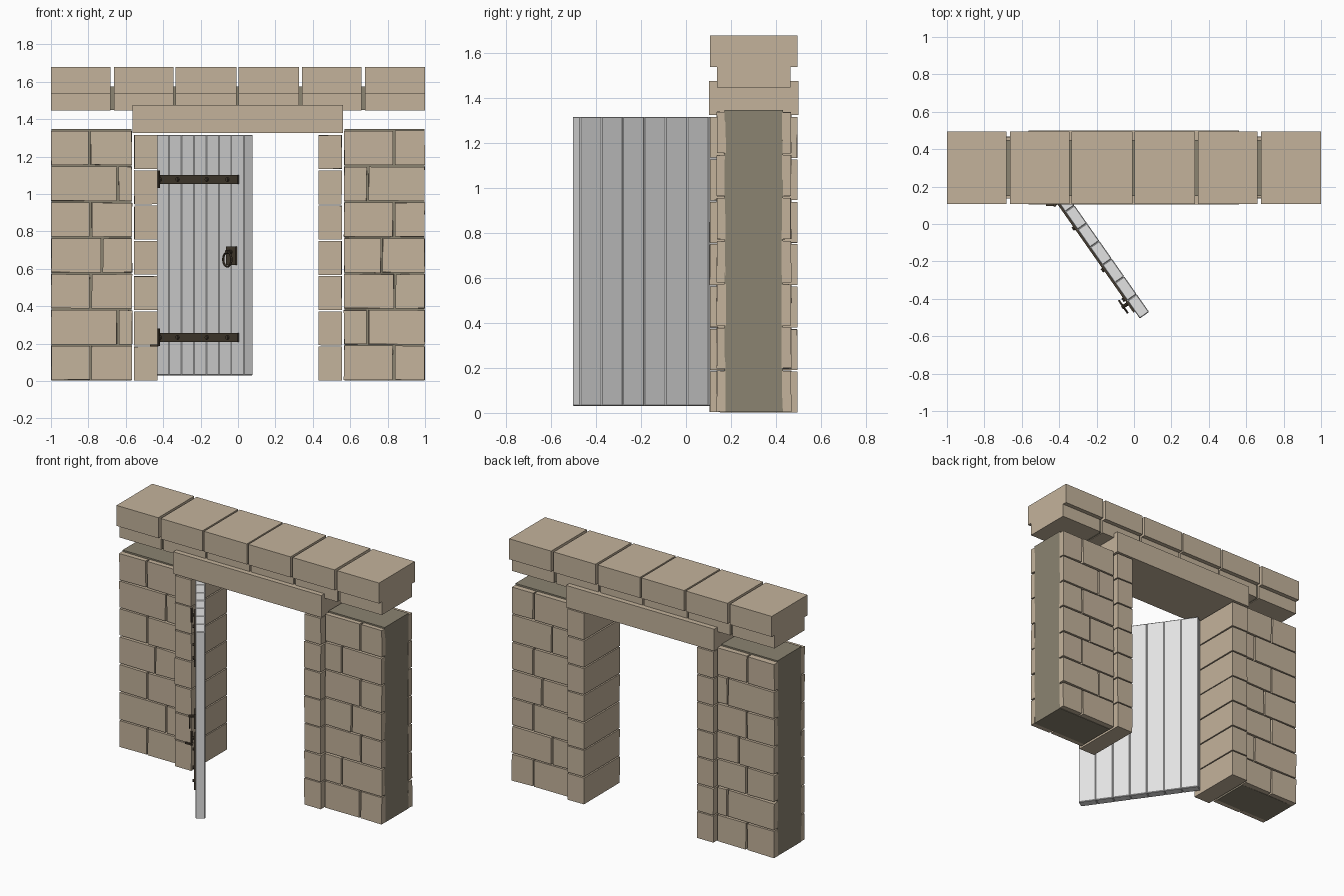
import bpy, bmesh, math, random
from mathutils import Matrix, Vector

random.seed(4)
cube = bpy.data.objects.get("Cube")
if cube:
    bpy.data.objects.remove(cube, do_unlink=True)


def material(name, color):
    m = bpy.data.materials.new(name)
    m.use_nodes = True
    m.diffuse_color = (*color, 1)
    m.node_tree.nodes["Principled BSDF"].inputs["Base Color"].default_value = (*color, 1)
    return m


STONE = material("sandstone", (0.55, 0.45, 0.33))
MORTAR = material("dark mortar", (0.26, 0.23, 0.165))
WOOD = material("pale grey wood", (0.76, 0.76, 0.76))
IRON = material("dark iron", (0.06, 0.045, 0.03))


def box(bm, x, y, z, jitter=0):
    """Add a box spanning three (low, high) ranges, with slightly uneven corners."""
    verts = bmesh.ops.create_cube(bm, size=1)["verts"]
    for v in verts:
        v.co = Vector([r[0] if c < 0 else r[1] for c, r in zip(v.co, (x, y, z))])
        v.co += Vector([random.uniform(-jitter, jitter) for _ in range(3)])
    return verts


def cylinder(bm, center, radius, depth, axis="Z", sides=10):
    turn = Matrix.Rotation(math.pi / 2, 4, "X") if axis == "Y" else Matrix()
    bmesh.ops.create_cone(bm, cap_ends=True, segments=sides, radius1=radius, radius2=radius,
                          depth=depth, matrix=Matrix.Translation(center) @ turn)


def finish(name, bm, mat, matrix=None):
    bmesh.ops.recalc_face_normals(bm, faces=bm.faces)
    mesh = bpy.data.meshes.new(name)
    bm.to_mesh(mesh)
    bm.free()
    mesh.materials.append(mat)
    obj = bpy.data.objects.new(name, mesh)
    bpy.context.collection.objects.link(obj)
    if matrix:
        obj.matrix_world = matrix
    return obj


# Two piers: mortar core, brick facing front and back, jamb stones
COURSE = 0.1915
JOINTS = {"right": (0.21, 0.355, 0.21, 0.27, 0.21, 0.355, 0.205),
          "left": (0.165, 0.305, 0.16, 0.23, 0.165, 0.305, 0.165)}
for side, sign in (("right", -1), ("left", 1)):
    def span(a, b):
        return tuple(sorted((sign * a, sign * b)))

    bm = bmesh.new()
    box(bm, span(0.57, 0.997), (0.17, 0.43), (0.004, 1.347))
    finish(side + "_pier_core", bm, MORTAR)

    bm = bmesh.new()
    for row, joint in enumerate(JOINTS[side]):
        z = (row * COURSE + 0.006, (row + 1) * COURSE - 0.004)
        for y in ((0.137, 0.176), (0.426, 0.467)):
            box(bm, span(0.998 - joint + 0.006, 0.998), y, z, 0.002)
            box(bm, span(0.567, 0.998 - joint - 0.006), y, z, 0.002)
    finish(side + "_pier_bricks", bm, STONE)

    bm = bmesh.new()
    for row in range(7):
        box(bm, span(0.43, 0.555), (0.106, 0.495),
            (row * 0.1885 + 0.003, (row + 1) * 0.1885 - 0.005), 0.001)
    finish(side + "_jamb_stones", bm, STONE)

# Lintel beam
bm = bmesh.new()
box(bm, (-0.565, 0.562), (0.103, 0.5), (1.325, 1.476))
finish("lintel", bm, STONE)

# Coping: mortar core and six stones with a stepped T-shaped section
bm = bmesh.new()
box(bm, (-0.985, 0.985), (0.15, 0.45), (1.45, 1.575))
finish("coping_core", bm, MORTAR)
SECTION = ((0.137, 1.446), (0.465, 1.446), (0.465, 1.537), (0.495, 1.537),
           (0.495, 1.678), (0.106, 1.678), (0.106, 1.537), (0.137, 1.537))
SPANS = ((-0.999, -0.681), (-0.662, -0.345), (-0.333, -0.007),
         (0.004, 0.325), (0.342, 0.66), (0.68, 0.999))
bm = bmesh.new()
for low, high in SPANS:
    face = bm.faces.new([bm.verts.new((low, y, z)) for y, z in SECTION])
    moved = bmesh.ops.extrude_face_region(bm, geom=[face])["geom"]
    verts = [v for v in moved if isinstance(v, bmesh.types.BMVert)]
    bmesh.ops.translate(bm, verts=verts, vec=(high - low, 0, 0))
finish("coping_stones", bm, STONE)

# Open door, built in its own frame: x across, y towards its back
DOOR = Matrix.Translation((-0.435, 0.16, 0)) @ Matrix.Rotation(math.radians(-55), 4, "Z")
PLANK = 0.116
bm = bmesh.new()
for i in range(7):
    box(bm, (i * PLANK, (i + 1) * PLANK), (0, 0.061), (0.03, 1.316))
planks = finish("door_planks", bm, WOOD, DOOR)
bevel = planks.modifiers.new("plank_grooves", "BEVEL")
bevel.width = 0.004
bevel.segments = 1

# Strap hinges with bolts
bm = bmesh.new()
for z in (0.233, 1.078):
    box(bm, (0.02, 0.767), (-0.01, 0.001), (z - 0.024, z + 0.024))
    for x in (0.05, 0.215, 0.487, 0.68):
        cylinder(bm, (x, -0.014, z), 0.011, 0.012, "Y", 8)
finish("strap_hinges", bm, IRON, DOOR)

# Hinge pins fixed to the jamb
bm = bmesh.new()
for z in (0.233, 1.078):
    cylinder(bm, (-0.424, 0.1, z), 0.008, 0.094)
box(bm, (-0.47, -0.424), (0.095, 0.106), (0.184, 0.195))
finish("hinge_pins", bm, IRON)

# Handle plate, stem and ring
bm = bmesh.new()
box(bm, (0.66, 0.75), (-0.01, 0.001), (0.62, 0.72))
cylinder(bm, (0.71, -0.025, 0.69), 0.01, 0.04, "Y")
finish("handle_plate", bm, IRON, DOOR)

bpy.ops.mesh.primitive_torus_add(major_radius=0.038, minor_radius=0.006,
                                 major_segments=20, minor_segments=6)
ring = bpy.context.object
ring.name = "handle_ring"
ring.data.materials.append(IRON)
bpy.ops.object.shade_smooth_by_angle()
ring.matrix_world = (DOOR @ Matrix.Translation((0.71, -0.036, 0.65))
                     @ Matrix.Rotation(math.pi / 2, 4, "X"))
